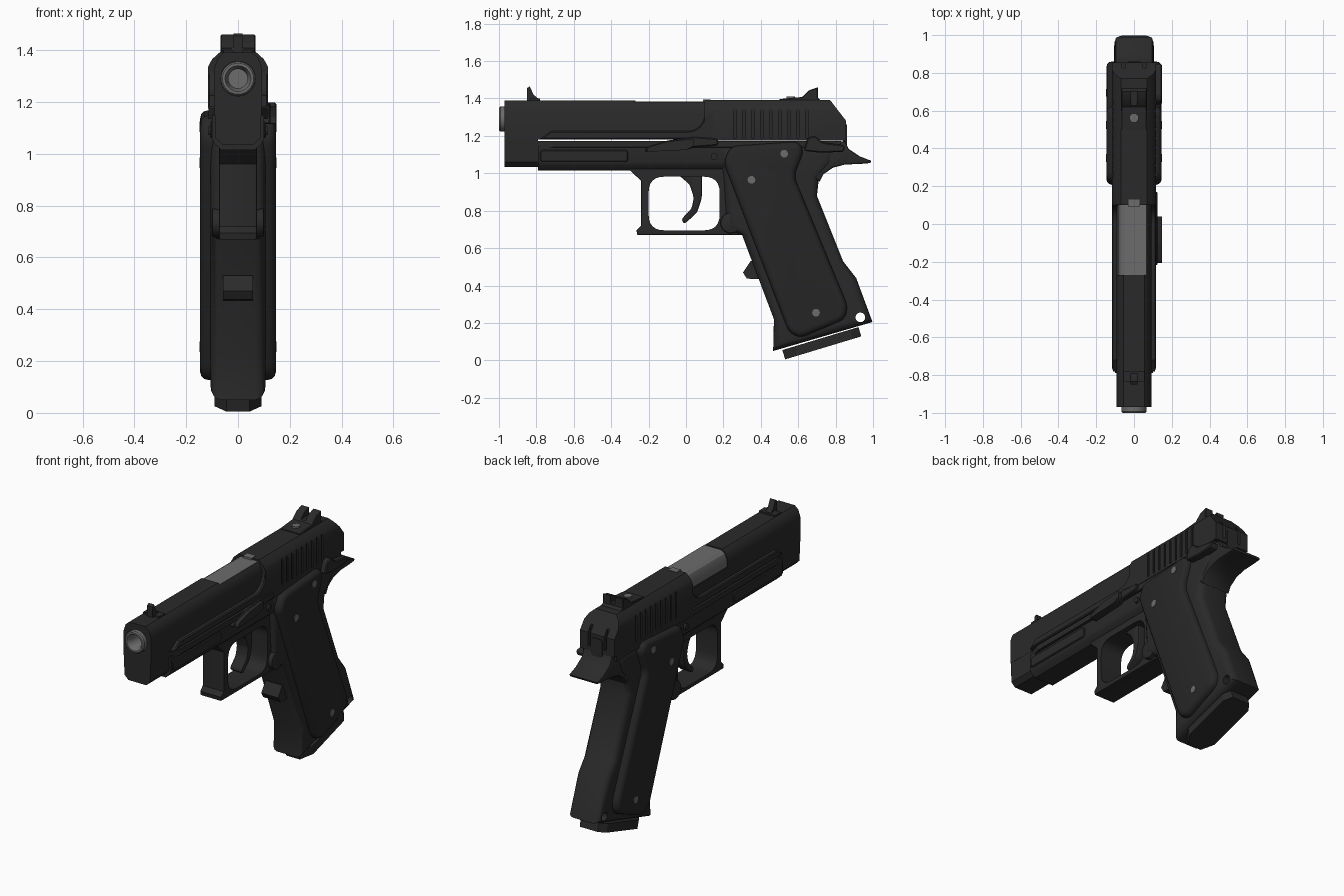
import bpy, bmesh, math
from mathutils import Vector

if "Cube" in bpy.data.objects:
    bpy.data.objects.remove(bpy.data.objects["Cube"])


def material(name, v):
    m = bpy.data.materials.new(name)
    m.diffuse_color = (v, v, v, 1)
    m.use_nodes = True
    m.node_tree.nodes["Principled BSDF"].inputs["Base Color"].default_value = m.diffuse_color
    return m


BLACK = material("matte_black", 0.023)
PANEL = material("grip_black", 0.020)
STEEL = material("grey_steel", 0.15)


def fillet(pts, d, n=4):
    """Round every corner of a closed outline."""
    out = []
    for i, p in enumerate(pts):
        p, a, b = Vector(p), Vector(pts[i - 1]), Vector(pts[(i + 1) % len(pts)])
        s = p + (a - p).normalized() * min(d, (a - p).length * 0.45)
        e = p + (b - p).normalized() * min(d, (b - p).length * 0.45)
        for k in range(n + 1):
            t = k / n
            out.append(tuple(s * (1 - t) ** 2 + p * 2 * t * (1 - t) + e * t * t))
    return out


def circle(u, v, r, n=24):
    return [(u + r * math.cos(2 * math.pi * k / n), v + r * math.sin(2 * math.pi * k / n)) for k in range(n)]


def rect(u0, u1, v0, v1):
    return [(u0, v0), (u1, v0), (u1, v1), (u0, v1)]


def finish(name, bm, mat):
    bmesh.ops.recalc_face_normals(bm, faces=bm.faces)
    me = bpy.data.meshes.new(name)
    bm.to_mesh(me)
    bm.free()
    me.materials.append(mat)
    ob = bpy.data.objects.new(name, me)
    bpy.context.collection.objects.link(ob)
    return ob


def prism(name, pts, a, b, mat=BLACK, axis='x', bevel=0, segs=3, both=True, cut=None):
    """Extrude an outline along an axis from a to b, optionally rounding the end rims."""
    place = {'x': lambda u, v, w: (w, u, v), 'y': lambda u, v, w: (u, w, v), 'z': lambda u, v, w: (u, v, w)}[axis]
    bm = bmesh.new()
    rings = [[bm.verts.new(place(u, v, w)) for u, v in pts] for w in (a, b)]
    caps = [bm.faces.new(r) for r in rings]
    n = len(pts)
    for i in range(n):
        j = (i + 1) % n
        bm.faces.new((rings[0][i], rings[0][j], rings[1][j], rings[1][i]))
    bmesh.ops.recalc_face_normals(bm, faces=bm.faces)
    if cut:
        g = bm.verts[:] + bm.edges[:] + bm.faces[:]
        bmesh.ops.bisect_plane(bm, geom=g, plane_co=cut[0], plane_no=cut[1], clear_outer=True)
        bmesh.ops.holes_fill(bm, edges=[e for e in bm.edges if e.is_boundary])
    if bevel:
        edges = {e for f in (caps if both else caps[1:]) for e in f.edges}
        bmesh.ops.bevel(bm, geom=list(edges), offset=bevel, segments=segs, profile=0.5,
                        affect='EDGES', clamp_overlap=False)
    return finish(name, bm, mat)


def subtract(ob, *cutters):
    bpy.context.view_layer.objects.active = ob
    for c in cutters:
        c.hide_render = True
        m = ob.modifiers.new("cut", 'BOOLEAN')
        m.operation, m.object, m.solver = 'DIFFERENCE', c, 'EXACT'
        bpy.ops.object.modifier_apply(modifier=m.name)
        bpy.data.objects.remove(c)


def section(half):
    return half + [(-x, z) for x, z in reversed(half)]


# Slide: narrow front core, stepped side bands, wider rear
core = prism("slide_front", section([(0.092, 1.18), (0.092, 1.33), (0.078, 1.37), (0.055, 1.39)]),
             -0.97, 0.15, axis='y')
subtract(core,
         prism("bore_cutter", circle(0, 1.29, 0.067, 32), -1.1, -0.85, axis='y'),
         prism("port_cutter", rect(-0.2, 0.064, 1.29, 1.5), -0.27, 0.1, axis='y'))
prism("slide_nose", section([(0.06, 1.035), (0.086, 1.06), (0.092, 1.2)]), -0.97, -0.79, axis='y')
arc = [(0.1 - 0.09 * math.cos(t), 1.32 - 0.09 * math.sin(t)) for t in [math.pi / 2 * (1 - k / 6) for k in range(7)]]
arc = [(0.01 + 0.09 * math.sin(k * math.pi / 12), 1.315 - 0.09 * math.cos(k * math.pi / 12)) for k in range(7)]
for s, side in ((1, "left"), (-1, "right")):
    prism("slide_band_" + side, [(-0.78, 1.182), (-0.72, 1.225)] + arc + [(0.15, 1.33), (0.15, 1.182)],
          s * 0.05, s * 0.116, bevel=0.006, segs=1, both=False)
rear = prism("slide_rear", section([(0.116, 1.175), (0.116, 1.335), (0.1, 1.365), (0.07, 1.392)]), 0.1, 0.855,
             axis='y', cut=((0, 0.77, 1.392), (0, 0.11, 0.085)))
for k in range(9):
    y = 0.255 + k * 0.048
    for s in (1, -1):
        subtract(rear, prism("groove_cutter", rect(y, y + 0.014, 1.19, 1.35), s * 0.107, s * 0.2))
for s in (1, -1):
    subtract(rear, prism("slit_cutter", rect(s * 0.055 - 0.008, s * 0.055 + 0.008, 1.2, 1.36), 0.825, 0.9, axis='y'))
prism("rear_plate", fillet(rect(-0.035, 0.035, 1.15, 1.26), 0.015), 0.84, 0.86, axis='y')

# Barrel: turned tube, plus the chamber seen in the ejection port
bm = bmesh.new()
prof = [(0.066, -0.86), (0.066, -0.993), (0.06, -1.0), (0.05, -1.0), (0.037, -0.97), (0.037, -0.87), (0.0, -0.87)]
vs = [bm.verts.new((r, y, 1.29)) for r, y in prof]
es = [bm.edges.new(p) for p in zip(vs, vs[1:])]
bmesh.ops.spin(bm, geom=vs + es, cent=(0, 0, 1.29), axis=(0, 1, 0), angle=2 * math.pi, steps=32)
bmesh.ops.remove_doubles(bm, verts=bm.verts, dist=1e-5)
finish("barrel", bm, STEEL)
prism("chamber", [(-0.086, 1.28), (0.066, 1.28), (0.066, 1.383), (-0.05, 1.383), (-0.072, 1.368), (-0.086, 1.335)],
      -0.28, 0.105, STEEL, 'y')
prism("chamber_hood", rect(-0.028, 0.028, 1.38, 1.3945), 0.09, 0.13, STEEL, 'y')

# Sights
prism("front_sight_base", rect(-0.055, 0.055, 1.37, 1.4), -0.835, -0.78, axis='y')
prism("front_sight", [(-0.85, 1.38), (-0.85, 1.455), (-0.835, 1.465), (-0.815, 1.42), (-0.785, 1.395)], -0.018, 0.018)
sight = prism("rear_sight", [(0.5, 1.38), (0.5, 1.397), (0.62, 1.408), (0.66, 1.445), (0.705, 1.46), (0.705, 1.405),
                             (0.73, 1.38)], -0.068, 0.068, bevel=0.004, segs=1)
subtract(sight, prism("notch_cutter", rect(-0.016, 0.016, 1.415, 1.6), 0.6, 0.8, axis='y'))
prism("sight_screw", circle(0, 0.56, 0.024, 12), 1.39, 1.411, STEEL, 'z')

# Frame rails and dust cover
prism("frame_rail", section([(0.085, 1.135), (0.114, 1.14), (0.114, 1.174)]), -0.71, 0.83, axis='y')
prism("rail_tip", [(-0.09, -0.79), (0.09, -0.79), (0.114, -0.71), (-0.114, -0.71)], 1.135, 1.174, axis='z')
prism("dust_cover", section([(0.065, 1.015), (0.092, 1.04), (0.1, 1.06), (0.1, 1.15)]), -0.79, 0.3, axis='y')
for s, side in ((1, "left"), (-1, "right")):
    prism("rail_rib_" + side, fillet(rect(-0.78, -0.31, 1.06, 1.125), 0.02), s * 0.09, s * 0.108,
          bevel=0.005, segs=1, both=False)

# Trigger guard and trigger
guard = prism("trigger_guard", [(-0.31, 1.025), (-0.24, 0.96), (-0.24, 0.72), (-0.265, 0.695), (-0.26, 0.67),
                                (0.34, 0.67), (0.34, 1.05), (-0.3, 1.05)], -0.073, 0.073, bevel=0.008, segs=2)
subtract(guard, prism("guard_cutter", fillet(rect(-0.2, 0.18, 0.695, 0.982), 0.085, 6), -0.3, 0.3))
prism("trigger", fillet([(-0.05, 1.0), (0.02, 0.94), (0.042, 0.87), (0.03, 0.81), (-0.025, 0.755), (-0.01, 0.728),
                         (0.06, 0.79), (0.085, 0.87), (0.085, 1.0)], 0.02), -0.04, 0.04, bevel=0.008, segs=2)

# Grip body with lanyard hole
grip = prism("grip_frame", [(0.18, 1.15), (0.2, 0.98), (0.22, 0.7), (0.3, 0.67), (0.47, 0.22), (0.466, 0.05),
                            (0.997, 0.205), (0.91, 0.44), (0.84, 0.53), (0.70, 0.88), (0.71, 0.97), (0.78, 1.05),
                            (0.8, 1.15)], -0.106, 0.106, bevel=0.04, segs=4)
subtract(grip, prism("lanyard_cutter", circle(0.932, 0.23, 0.026, 16), -0.3, 0.3))
prism("beavertail", [(0.62, 1.16), (0.68, 0.98), (0.715, 0.955), (0.735, 0.995), (0.785, 1.03), (0.85, 1.047),
                     (0.93, 1.05), (0.985, 1.055), (0.99, 1.067), (0.93, 1.09), (0.87, 1.13), (0.85, 1.172)],
      -0.098, 0.098, bevel=0.01, segs=2)
prism("front_grip_catch", [(0.305, 0.47), (0.345, 0.53), (0.42, 0.53), (0.46, 0.43), (0.325, 0.437)], -0.057, 0.057)

# Grip panels, screws and magazine buttons on both sides
panel = [(0.24, 1.145), (0.6, 1.17), (0.63, 1.12), (0.577, 0.985), (0.865, 0.29), (0.85, 0.22), (0.61, 0.12),
         (0.55, 0.15), (0.2, 1.06)]
for s, side in ((1, "left"), (-1, "right")):
    prism("grip_panel_" + side, fillet(panel, 0.035, 3), s * 0.08, s * 0.146, PANEL, bevel=0.03, segs=3, both=False)
    for k, (y, z) in enumerate([(0.35, 0.965), (0.525, 1.105), (0.695, 0.255)]):
        prism(f"grip_screw_{side}_{k}", circle(y, z, 0.021, 10), s * 0.13, s * 0.149, STEEL)
    prism("magazine_button_" + side, circle(0.24, 0.735, 0.056), s * 0.05, s * 0.1, bevel=0.008, segs=2, both=False)
    prism("frame_pin_" + side, circle(0.15, 1.09, 0.018, 12), s * 0.08, s * 0.113)

# Controls on the left side
prism("slide_stop", fillet([(-0.22, 1.115), (-0.21, 1.14), (-0.1, 1.175), (0.04, 1.195), (0.17, 1.185), (0.17, 1.15),
                            (0.04, 1.14), (0.0, 1.125)], 0.012), 0.09, 0.125, bevel=0.005, segs=1, both=False)
prism("slide_stop_pad", fillet([(-0.21, 1.115), (-0.2, 1.14), (-0.1, 1.17), (0.04, 1.185), (0.04, 1.145),
                                (0.0, 1.125)], 0.01), 0.1, 0.147)
prism("safety_lever", fillet([(0.63, 1.12), (0.65, 1.19), (0.69, 1.2), (0.73, 1.165), (0.85, 1.15), (0.845, 1.115),
                              (0.72, 1.11)], 0.015), 0.09, 0.148, bevel=0.006, segs=1, both=False)

# Magazine base plate, tilted with the grip
base = prism("magazine_base", [(-0.045, -0.21), (0.045, -0.21), (0.09, -0.14), (0.09, 0.17), (0.06, 0.215),
                               (-0.06, 0.215), (-0.09, 0.17), (-0.09, -0.14)], -0.022, 0.03, axis='z')
base.location = (0, 0.725, 0.087)
base.rotation_euler = (math.radians(16.8), 0, 0)

# Smooth rounded areas, keep hard edges
for ob in bpy.context.scene.objects:
    ob.select_set(True)
bpy.context.view_layer.objects.active = grip
bpy.ops.object.shade_smooth_by_angle(angle=math.radians(32))
